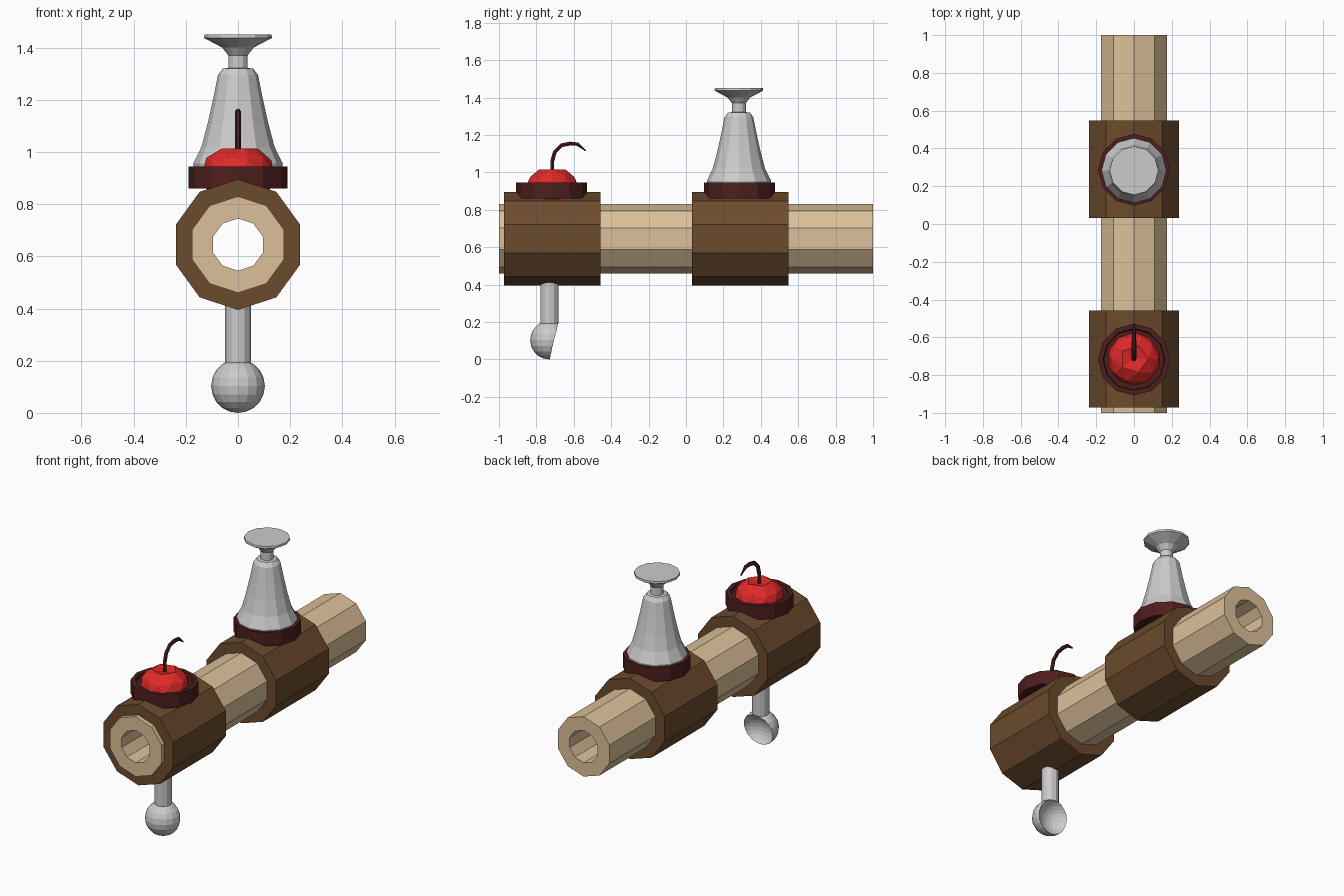
import bpy, bmesh, math
from mathutils import Vector, Matrix

if "Cube" in bpy.data.objects:
    bpy.data.objects.remove(bpy.data.objects["Cube"])

def material(name, rgb):
    m = bpy.data.materials.new(name)
    m.diffuse_color = (*rgb, 1)
    m.use_nodes = True
    m.node_tree.nodes["Principled BSDF"].inputs["Base Color"].default_value = m.diffuse_color
    return m

TAN = material("pale_wood", (0.72, 0.53, 0.32))
BROWN = material("brown_wood", (0.15, 0.07, 0.026))
MAROON = material("maroon", (0.075, 0.013, 0.012))
RED = material("red", (0.75, 0.022, 0.022))

def add_object(name, bm, mat=None, loc=(0, 0, 0), rot=(0, 0, 0)):
    bmesh.ops.recalc_face_normals(bm, faces=bm.faces)
    me = bpy.data.meshes.new(name)
    bm.to_mesh(me)
    bm.free()
    ob = bpy.data.objects.new(name, me)
    bpy.context.collection.objects.link(ob)
    ob.location, ob.rotation_euler = loc, rot
    if mat:
        me.materials.append(mat)
    return ob

def lathe(name, profile, sides, mat=None, closed=False, **place):
    """Spin (radius, height) points; closed profiles make rings, open ones get end caps."""
    bm = bmesh.new()
    rings = []
    for r, z in profile:
        rings.append([bm.verts.new((r * math.cos(a), r * math.sin(a), z))
                      for a in (math.pi / 2 + math.tau * i / sides for i in range(sides))])
    pairs = list(zip(rings, rings[1:]))
    if closed:
        pairs.append((rings[-1], rings[0]))
    else:
        bm.faces.new(rings[0])
        bm.faces.new(rings[-1])
    for a, b in pairs:
        for i in range(sides):
            j = (i + 1) % sides
            bm.faces.new((a[i], a[j], b[j], b[i]))
    return add_object(name, bm, mat, **place)

def pipe(name, outer, inner, length, y, mat):
    h = length / 2
    return lathe(name, [(outer, -h), (outer, h), (inner, h), (inner, -h)], 10, mat, True,
                 loc=(0, y, 0.645), rot=(math.pi / 2, 0, 0))

FRONT, BACK = -0.715, 0.29

# long hollow barrel, two collars and a shallow dish on each collar
pipe("barrel", 0.185, 0.1, 2.0, 0, TAN)
for label, y in (("front", FRONT), ("back", BACK)):
    pipe(label + "_collar", 0.25, 0.184, 0.515, y, BROWN)
    lathe(label + "_dish", [(0.19, 0.86), (0.19, 0.945), (0.165, 0.945), (0.16, 0.93)],
          12, MAROON, loc=(0, y - 0.003, 0))

# flared bell with a wide cap
lathe("bell", [(0.168, 0.925), (0.172, 0.955), (0.14, 1.02), (0.116, 1.11), (0.096, 1.2),
               (0.077, 1.295), (0.058, 1.32), (0.037, 1.322), (0.037, 1.37), (0.06, 1.4),
               (0.13, 1.437), (0.129, 1.45)], 12, loc=(0, BACK - 0.007, 0))

# faceted fruit with a dimple at the top
bm = bmesh.new()
bmesh.ops.create_icosphere(bm, subdivisions=2, radius=0.143)
top = max(bm.verts, key=lambda v: v.co.z)
top.co.z -= 0.04
bmesh.ops.scale(bm, vec=(1, 1, 0.8), verts=bm.verts)
add_object("fruit", bm, RED, loc=(0, FRONT, 0.917))

# curved stem
curve = bpy.data.curves.new("stem", "CURVE")
curve.dimensions = "3D"
curve.bevel_depth, curve.bevel_resolution, curve.use_fill_caps = 0.012, 1, True
path = [(0, 0.96, 1), (0, 1.06, 1), (0.014, 1.11, 1), (0.05, 1.145, 1),
        (0.095, 1.154, 1), (0.135, 1.151, 0.9), (0.18, 1.115, 0.3)]
spline = curve.splines.new("POLY")
spline.points.add(len(path) - 1)
for p, (y, z, r) in zip(spline.points, path):
    p.co, p.radius = (0, FRONT + y, z, 1), r
stem = bpy.data.objects.new("stem", curve)
bpy.context.collection.objects.link(stem)
curve.materials.append(MAROON)
for s in curve.splines:
    s.use_smooth = False

# hanging rod and hollowed ball under the front collar
lathe("rod", [(0.049, 0.192), (0.049, 0.42)], 12, loc=(0, -0.73, 0))

def ball(name, radius, centre, segments, rings):
    bm = bmesh.new()
    bmesh.ops.create_uvsphere(bm, u_segments=segments, v_segments=rings, radius=radius)
    return add_object(name, bm, loc=centre)

scoop = ball("scoop", 0.103, (0, -0.73, 0.103), 16, 10)
cutter = ball("scoop_cutter", 0.112, (0, -0.655, 0.085), 32, 16)
cutter.hide_render = True
cutter.hide_set(True)
cut = scoop.modifiers.new("hollow", "BOOLEAN")
cut.operation, cut.object, cut.solver = "DIFFERENCE", cutter, "EXACT"
